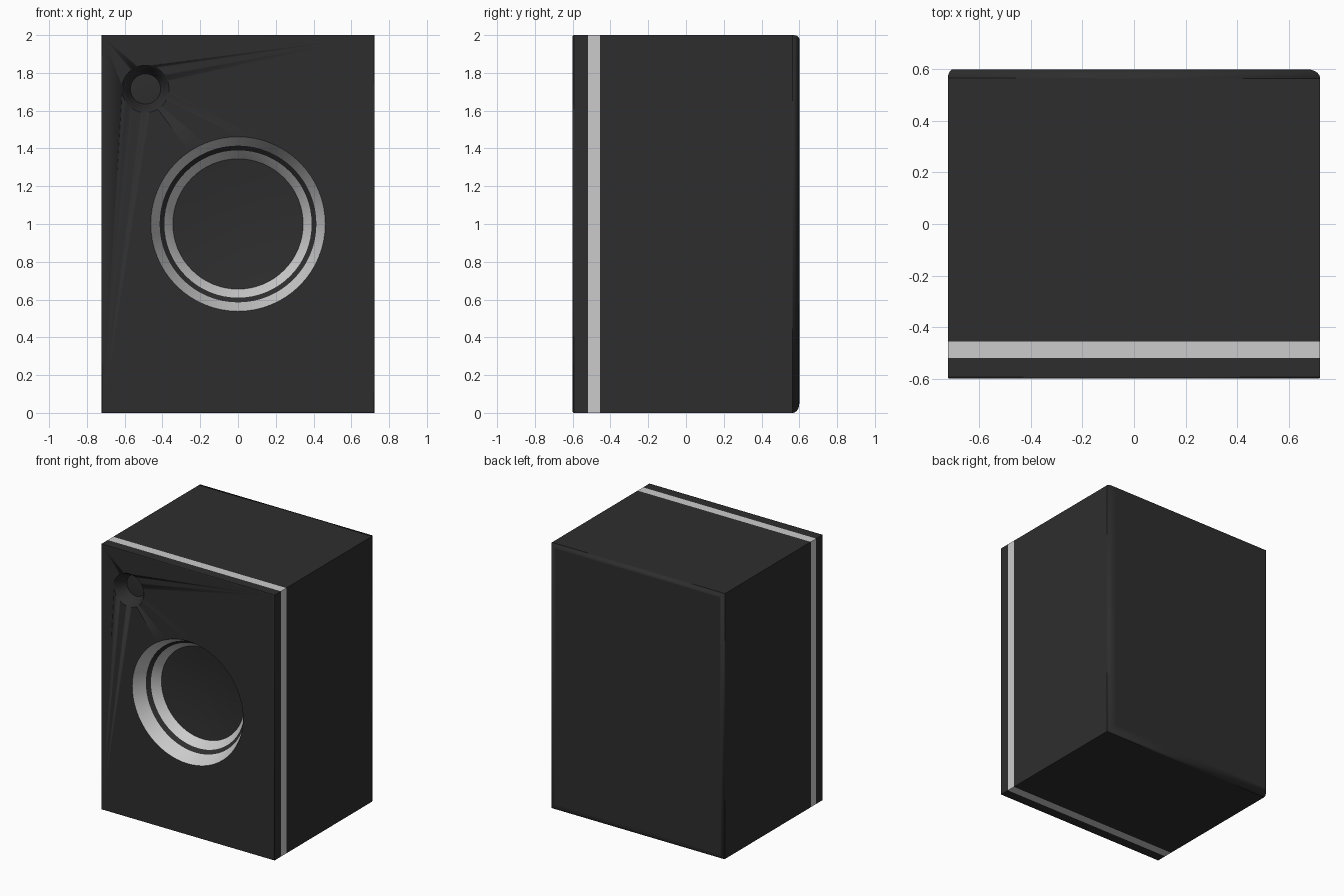
import bpy, bmesh, math
from mathutils import Vector

if "Cube" in bpy.data.objects:
    bpy.data.objects.remove(bpy.data.objects["Cube"])

def material(name, v):
    m = bpy.data.materials.new(name)
    m.diffuse_color = (v, v, v, 1)
    m.use_nodes = True
    m.node_tree.nodes["Principled BSDF"].inputs["Base Color"].default_value = m.diffuse_color
    return m

BLACK = material("black_finish", 0.027)
SILVER = material("silver_trim", 0.55)
W = 0.722

def finish(ob, mat, angle=30):
    ob.data.materials.append(mat)
    bpy.ops.object.select_all(action='DESELECT')
    ob.select_set(True)
    bpy.context.view_layer.objects.active = ob
    bpy.ops.object.shade_smooth_by_angle(angle=math.radians(angle))

def link(name, bm):
    me = bpy.data.meshes.new(name)
    bmesh.ops.recalc_face_normals(bm, faces=bm.faces[:])
    bm.to_mesh(me)
    bm.free()
    ob = bpy.data.objects.new(name, me)
    bpy.context.collection.objects.link(ob)
    return ob

def slab(name, y0, y1, mat, rounding=None):
    """Full-size slice of the cabinet; rounding(mid) gives a bevel weight per edge."""
    bm = bmesh.new()
    bmesh.ops.create_cube(bm, size=1)
    for v in bm.verts:
        v.co = Vector((v.co.x * 2 * W, (y0 + y1) / 2 + v.co.y * (y1 - y0), 1 + v.co.z * 2))
    if rounding:
        layer = bm.edges.layers.float.new("bevel_weight_edge")
        for e in bm.edges:
            e[layer] = rounding((e.verts[0].co + e.verts[1].co) / 2)
    ob = link(name, bm)
    if rounding:
        b = ob.modifiers.new("rounding", 'BEVEL')
        b.limit_method, b.width, b.segments = 'WEIGHT', 0.05, 5
    finish(ob, mat)
    return ob

def lathe(name, profile, x, z, mat, n=64):
    """Spin (radius, y) points about a front-to-back axis."""
    bm = bmesh.new()
    rings = []
    for r, y in profile:
        if r == 0:
            rings.append([bm.verts.new((x, y, z))] * n)
        else:
            rings.append([bm.verts.new((x + r * math.cos(2 * math.pi * i / n), y,
                                        z + r * math.sin(2 * math.pi * i / n))) for i in range(n)])
    for a, b in zip(rings, rings[1:]):
        for i in range(n):
            j = (i + 1) % n
            quad = list(dict.fromkeys((a[i], b[i], b[j], a[j])))
            bm.faces.new(quad)
    ob = link(name, bm)
    # open shells face the front
    if ob.data.polygons[0].normal.y > 0 and profile[0][0] > 0:
        ob.data.flip_normals()
    finish(ob, mat, 35)
    return ob

# Cabinet slices
def back_edges(m):
    if m.y < 0.59:
        return 0
    return 1.0 if m.x > 0.5 or m.z < 0.5 else 0.4

def front_edges(m):
    return 0.12 if m.y < -0.59 else 0

body = slab("cabinet_body", -0.455, 0.6, BLACK, back_edges)
band = slab("silver_band", -0.52, -0.455, SILVER)
panel = slab("front_panel", -0.6, -0.52, BLACK, front_edges)

# Speaker openings
WX, WZ = 0.0, 1.0
TX, TZ = -0.49, 1.715
for name, r, x, z in (("woofer_cutter", 0.462, WX, WZ), ("tweeter_cutter", 0.125, TX, TZ)):
    cutter = lathe(name, [(0, -0.8), (r, -0.8), (r, -0.36), (0, -0.36)], x, z, BLACK)
    cutter.hide_render = True
    cutter.hide_set(True)
    for ob in (body, band, panel):
        m = ob.modifiers.new("opening", 'BOOLEAN')
        m.object, m.operation, m.solver = cutter, 'DIFFERENCE', 'EXACT'

# Woofer: stepped cone
lathe("woofer_outer_ring", [(0.462, -0.6), (0.44, -0.555), (0.415, -0.505)], WX, WZ, SILVER)
lathe("woofer_gasket", [(0.415, -0.505), (0.39, -0.48)], WX, WZ, BLACK)
lathe("woofer_inner_ring", [(0.39, -0.48), (0.37, -0.455), (0.345, -0.42)], WX, WZ, SILVER)
lathe("woofer_cone", [(0.345, -0.42), (0.26, -0.408), (0.17, -0.399), (0.08, -0.394), (0, -0.392)],
      WX, WZ, BLACK)

# Tweeter: small dish with a flat button
lathe("tweeter_dish", [(0.125, -0.6), (0.115, -0.588), (0.1, -0.555), (0.08, -0.51)], TX, TZ, BLACK)
lathe("tweeter_button", [(0.08, -0.51), (0.04, -0.513), (0, -0.514)], TX, TZ, BLACK)
